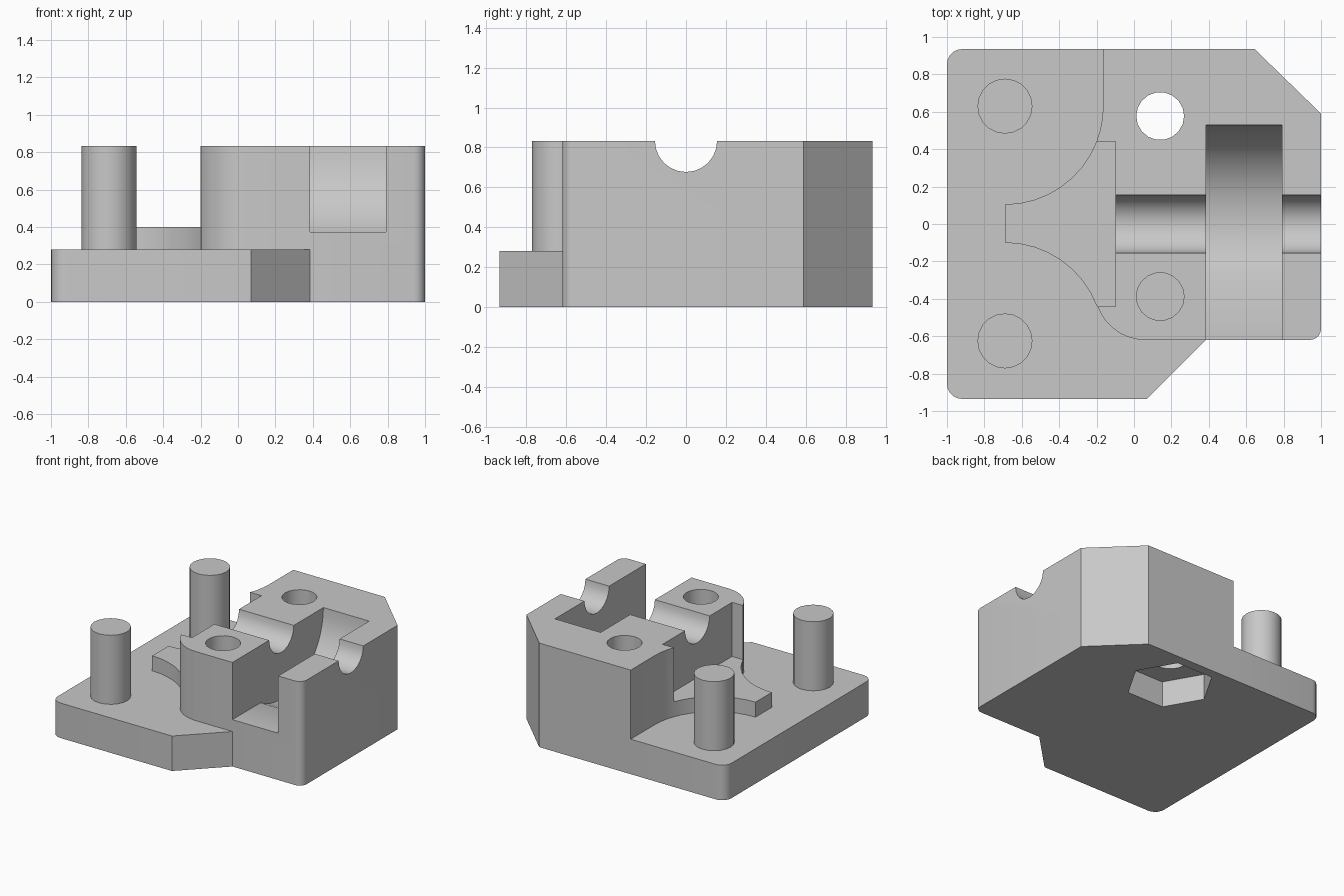
import bpy
import bmesh
from math import sin, cos, radians, asin, degrees

if "Cube" in bpy.data.objects:
    bpy.data.objects.remove(bpy.data.objects["Cube"], do_unlink=True)

grey = bpy.data.materials.new("light_grey")
grey.use_nodes = True
grey.diffuse_color = (0.58, 0.58, 0.58, 1)
grey.node_tree.nodes["Principled BSDF"].inputs["Base Color"].default_value = grey.diffuse_color

PLATE_TOP, WEB_TOP, TOP = 0.28, 0.40, 0.833
BACK, FRONT, LIP = 0.935, -0.935, -0.62
PIN_X, PIN_Y, SCOOP = -0.69, (-0.625, 0.63), 0.525
HOLE_X = 0.14


def arc(cx, cy, r, start, end, steps=8):
    """Points along an arc, angles in degrees."""
    angles = [radians(start + (end - start) * i / steps) for i in range(steps + 1)]
    return [(cx + r * cos(a), cy + r * sin(a)) for a in angles]


def circle(cx, cy, r, sides):
    return arc(cx, cy, r, 0, 360, sides)[:-1]


def prism(name, points, low, high, along_x=False):
    """Extrude a profile along z, or a (y, z) profile along x."""
    bm = bmesh.new()
    place = (lambda p: (low, p[0], p[1])) if along_x else (lambda p: (p[0], p[1], low))
    face = bm.faces.new([bm.verts.new(place(p)) for p in points])
    made = bmesh.ops.extrude_face_region(bm, geom=[face])["geom"]
    step = (high - low, 0, 0) if along_x else (0, 0, high - low)
    bmesh.ops.translate(bm, vec=step, verts=[v for v in made if isinstance(v, bmesh.types.BMVert)])
    bmesh.ops.recalc_face_normals(bm, faces=bm.faces)
    mesh = bpy.data.meshes.new(name)
    bm.to_mesh(mesh)
    bm.free()
    mesh.materials.append(grey)
    obj = bpy.data.objects.new(name, mesh)
    bpy.context.collection.objects.link(obj)
    return obj


def combine(target, tool, operation):
    """Apply a boolean and discard the tool."""
    mod = target.modifiers.new("boolean", "BOOLEAN")
    mod.operation, mod.solver, mod.object = operation, "EXACT", tool
    activate(target)
    bpy.ops.object.modifier_apply(modifier=mod.name)
    bpy.data.objects.remove(tool, do_unlink=True)


def activate(obj):
    bpy.ops.object.select_all(action="DESELECT")
    obj.select_set(True)
    bpy.context.view_layer.objects.active = obj


def smooth(obj):
    activate(obj)
    bpy.ops.object.shade_smooth_by_angle(angle=radians(35))


# Right-hand outline shared by the plate and the block
right_side = arc(0.94, LIP + 0.06, 0.06, -90, 0, 5) + [(1, 0.59), (0.645, BACK)]

# Base plate with rounded left corners and a chamfered front
body = prism("base_body", arc(-0.92, FRONT + 0.08, 0.08, 180, 270, 5)
             + [(0.07, FRONT), (0.385, LIP)] + right_side
             + arc(-0.92, BACK - 0.08, 0.08, 90, 180, 5), 0, PLATE_TOP)

# Tall block, scooped around the back pin and recessed in the middle
bend = degrees(asin(0.19 / SCOOP))
block = prism("block", arc(0.06, -0.35, 0.27, 199.5, 270, 7) + right_side
              + [(-0.165, BACK)] + arc(PIN_X, PIN_Y[1], SCOOP, 0, -bend, 3)
              + [(-0.1, 0.44), (-0.1, -0.44)], 0, TOP)
combine(body, block, "UNION")

# Low flared web in front of the block
web = prism("web", arc(PIN_X, PIN_Y[0], SCOOP, 90, bend - 0.6, 8)
            + [(0, -0.44), (0, 0.44)]
            + arc(PIN_X, PIN_Y[1], SCOOP, -bend, -90, 8), 0.1, WEB_TOP)
combine(body, web, "UNION")

# Shaft groove, wheel slot, screw holes and nut pocket
wheel, floor = 0.53, 0.375
start = degrees(asin((TOP - floor) / wheel))
cutters = [
    prism("shaft_cutter", circle(0, TOP, 0.156, 24), -0.15, 1.1, along_x=True),
    prism("wheel_cutter", [(-0.8, floor)] + arc(0, TOP, wheel, start - 180, 0, 16)
          + [(wheel, 1), (-0.8, 1)], 0.385, 0.79, along_x=True),
    prism("through_hole_cutter", circle(HOLE_X, 0.577, 0.128, 18), -0.1, 1),
    prism("blind_hole_cutter", circle(HOLE_X, -0.388, 0.128, 18), 0.2, 1),
    prism("nut_cutter", circle(HOLE_X, 0.577, 0.325, 6), -0.1, 0.21),
]
for cutter in cutters:
    combine(body, cutter, "DIFFERENCE")
smooth(body)

# Two guide pins
for name, y in zip(("front_pin", "back_pin"), PIN_Y):
    smooth(prism(name, circle(PIN_X, y, 0.147, 20), PLATE_TOP, TOP))
